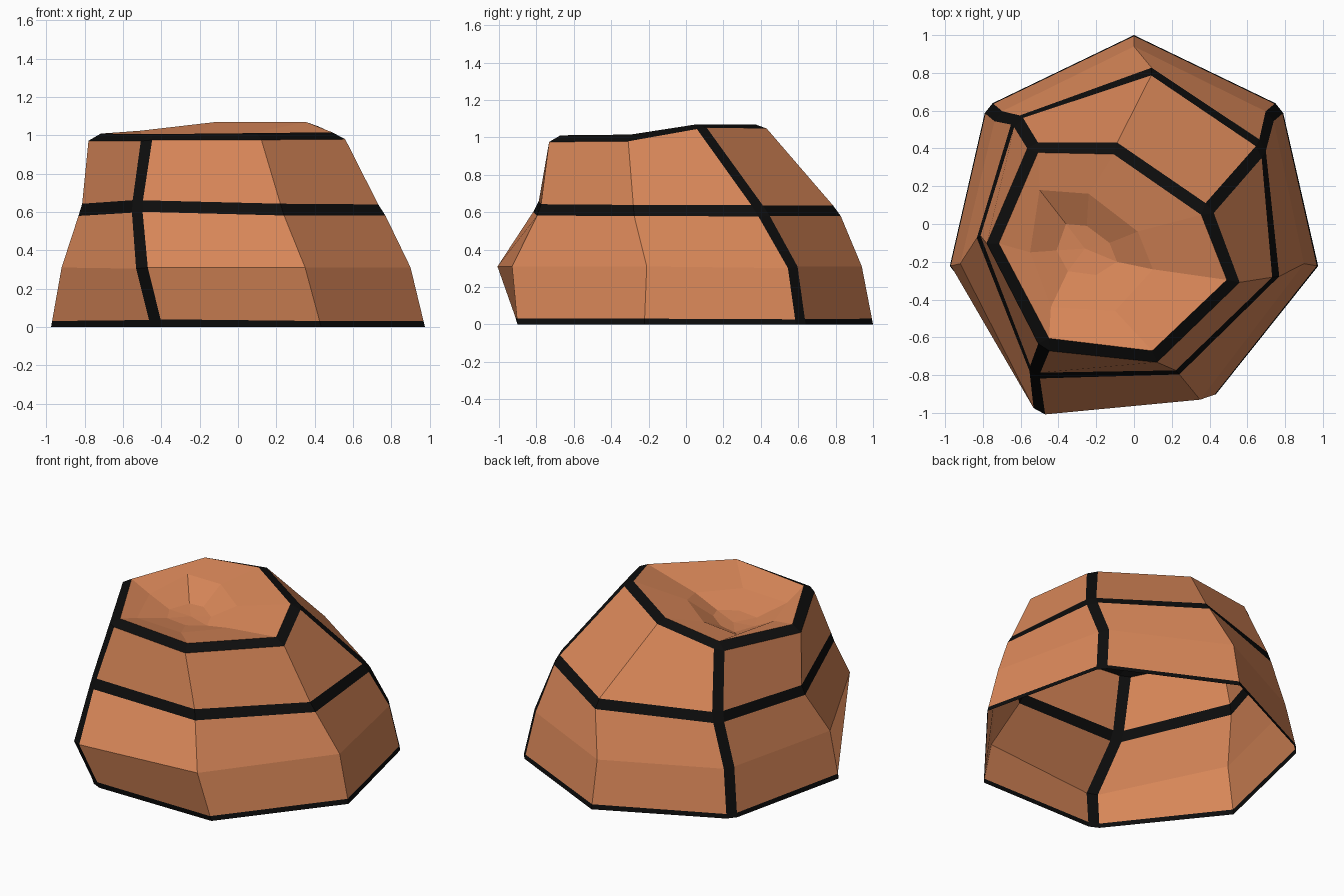
import bpy
import bmesh
import math
from mathutils import Vector

cube = bpy.data.objects.get("Cube")
if cube:
    bpy.data.objects.remove(cube, do_unlink=True)


def make_material(name, color):
    mat = bpy.data.materials.new(name)
    mat.use_nodes = True
    mat.diffuse_color = color
    bsdf = mat.node_tree.nodes["Principled BSDF"]
    bsdf.inputs["Base Color"].default_value = color
    bsdf.inputs["Roughness"].default_value = 0.9
    return mat


clay = make_material("clay_orange", (0.70, 0.245, 0.10, 1))
seam = make_material("seam_black", (0.004, 0.004, 0.004, 1))

SIDES = 7
BACK, BACK_RIGHT, RIGHT, FRONT_RIGHT, FRONT_LEFT, LEFT, BACK_LEFT = range(SIDES)

# Cross-sections, each running clockwise from the back corner
foot = []
for i in range(SIDES):
    a = math.pi / 2 - i * math.tau / SIDES
    foot.append(Vector((math.cos(a), math.sin(a), 0)))

skirt = [(0, .94, .31), (.73, .58, .31), (.90, -.21, .31), (.35, -.93, .31),
         (-.51, -1.01, .31), (-.92, -.21, .31), (-.73, .58, .31)]
waist = [(.10, .81, .61), (.69, .41, .61), (.75, -.28, .61), (.23, -.78, .61),
         (-.54, -.80, .63), (-.82, -.06, .61), (-.63, .56, .61)]
rim = [(-.10, .41, 1.08), (.39, .07, 1.08), (.54, -.31, 1.02), (.11, -.72, 1.02),
       (-.48, -.65, 1.02), (-.77, -.11, 1.02), (-.54, .42, 1.03)]
hollow = [(-.24, .16, 1.0), (.02, -.04, 1.0), (.10, -.24, .95), (-.10, -.46, .95),
          (-.44, -.44, .95), (-.55, -.15, .97), (-.50, .18, .99)]
pit = [(-.25, -.01, .91), (-.13, -.10, .91), (-.09, -.20, .90), (-.20, -.27, .90),
       (-.35, -.25, .90), (-.41, -.14, .90), (-.36, 0, .90)]

# Narrow strip above the ground that carries the black border
border = [f.lerp(Vector(s), 0.1) for f, s in zip(foot, skirt)]

bm = bmesh.new()
sections = (foot, border, skirt, waist, rim, hollow, pit)
rings = [[bm.verts.new(p) for p in pts] for pts in sections]

# Skin between neighbouring cross-sections; the underside stays open
for level, (low, high) in enumerate(zip(rings, rings[1:])):
    for i in range(SIDES):
        j = (i + 1) % SIDES
        face = bm.faces.new((low[j], low[i], high[i], high[j]))
        face.material_index = 1 if level == 0 else 0

# Bottom of the hollow as a shallow fan
centre = bm.verts.new((-.26, -.13, .89))
for i in range(SIDES):
    bm.faces.new((rings[-1][(i + 1) % SIDES], rings[-1][i], centre))
bm.normal_update()

# Seams: around the waist and rim, and up three corners
WAIST, RIM = 3, 4
seam_edges = []
for level in (WAIST, RIM):
    ring = rings[level]
    for i in range(SIDES):
        seam_edges.append(bm.edges.get((ring[i], ring[(i + 1) % SIDES])))
for corner in (BACK_RIGHT, FRONT_LEFT, BACK_LEFT):
    for level in range(RIM):
        seam_edges.append(bm.edges.get((rings[level][corner], rings[level + 1][corner])))

result = bmesh.ops.bevel(bm, geom=seam_edges, offset=0.067, offset_type='WIDTH',
                         segments=1, profile=0.5, affect='EDGES',
                         clamp_overlap=False, material=1)
for face in result["faces"]:
    face.material_index = 1

mesh = bpy.data.meshes.new("faceted_mound")
bm.to_mesh(mesh)
bm.free()
mesh.materials.append(clay)
mesh.materials.append(seam)
mound = bpy.data.objects.new("faceted_mound", mesh)
bpy.context.collection.objects.link(mound)
